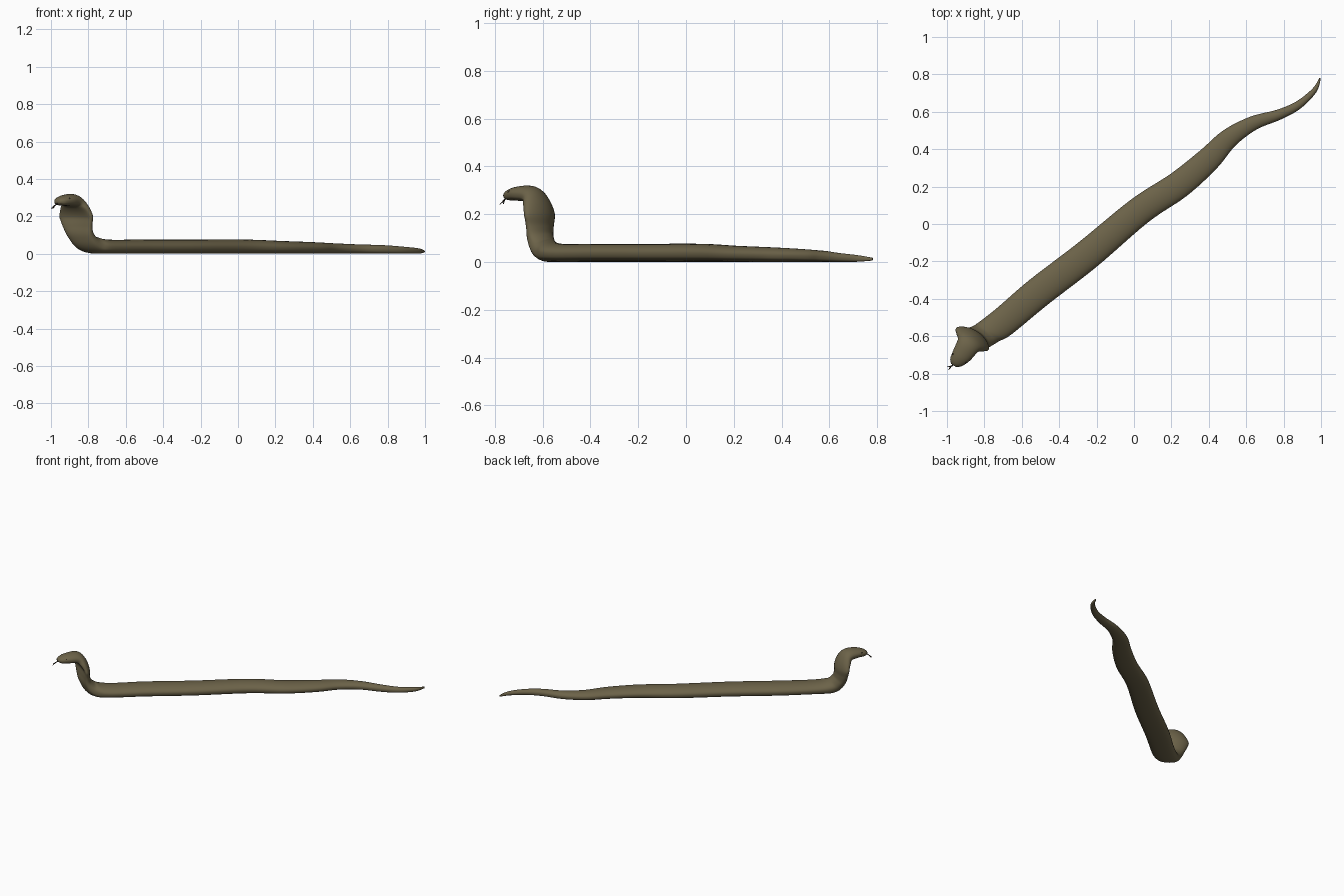
import bpy, bmesh, math
from mathutils import Vector

if "Cube" in bpy.data.objects:
    bpy.data.objects.remove(bpy.data.objects["Cube"])


def material(name, rgb):
    m = bpy.data.materials.new(name)
    m.diffuse_color = (*rgb, 1)
    m.use_nodes = True
    m.node_tree.nodes["Principled BSDF"].inputs["Base Color"].default_value = m.diffuse_color
    return m


OLIVE = material("olive brown scales", (0.150, 0.124, 0.066))
DARK = material("dark brown", (0.03, 0.022, 0.015))
NECK_DIR = Vector((-0.55, -0.84, 0)).normalized()


def spline(rows, steps):
    """Catmull-Rom through rows of any width."""
    out = []
    for i in range(len(rows) - 1):
        a, b = rows[max(i - 1, 0)], rows[i]
        c, d = rows[i + 1], rows[min(i + 2, len(rows) - 1)]
        for k in range(steps):
            t = k / steps
            out.append([0.5 * (2 * q + (r - p) * t + (2 * p - 5 * q + 4 * r - s) * t * t
                               + (3 * q - p - 3 * r + s) * t ** 3)
                        for p, q, r, s in zip(a, b, c, d)])
    out.append(list(rows[-1]))
    return out


def loft(name, rows, mat, sides=28, steps=6, flat=0.6):
    """Rows: x, y, z, half width, half height, forward curl of the sides."""
    full = []
    for i, r in enumerate(rows):
        p, q = rows[max(i - 1, 0)], rows[min(i + 1, len(rows) - 1)]
        d = Vector((q[0] - p[0], q[1] - p[1], 0)).normalized()
        if r[2] > 0.045:
            d = NECK_DIR
        full.append(list(r) + [d.x, d.y])
    pts = spline(full, steps)
    bm = bmesh.new()
    rings = []
    for i, (x, y, z, w, h, c, dx, dy) in enumerate(pts):
        p, q = pts[max(i - 1, 0)], pts[min(i + 1, len(pts) - 1)]
        tangent = (Vector(q[:3]) - Vector(p[:3])).normalized()
        side = Vector((dy, -dx, 0)).normalized()
        up = side.cross(tangent).normalized()
        ring = []
        for k in range(sides):
            a = 2 * math.pi * k / sides
            u, v = math.cos(a), math.sin(a)
            if v < 0:
                v = -abs(v) ** flat      # flatter belly
            co = Vector((x, y, z)) + side * (w * u) + up * (h * v - c * u * u)
            co.z = max(co.z, 0)
            ring.append(bm.verts.new(co))
        rings.append(ring)
    for r0, r1 in zip(rings, rings[1:]):
        for k in range(sides):
            j = (k + 1) % sides
            bm.faces.new((r0[k], r0[j], r1[j], r1[k]))
    bm.faces.new(rings[0])
    bm.faces.new(rings[-1])
    bmesh.ops.recalc_face_normals(bm, faces=bm.faces)
    for f in bm.faces:
        f.smooth = True
    me = bpy.data.meshes.new(name)
    bm.to_mesh(me)
    bm.free()
    me.materials.append(mat)
    ob = bpy.data.objects.new(name, me)
    bpy.context.collection.objects.link(ob)
    return ob


# Body, raised neck with spread hood, and head in one skin, tail to snout
loft("snake_body", [
    (.995, .78, .012, .004, .006, 0),
    (.965, .715, .015, .014, .014, 0),
    (.88, .637, .019, .022, .019, 0),
    (.775, .585, .023, .028, .023, 0),
    (.64, .54, .025, .038, .025, 0),
    (.51, .46, .028, .052, .028, 0),
    (.40, .347, .031, .065, .031, 0),
    (.24, .21, .034, .073, .034, 0),
    (.03, .07, .038, .076, .038, 0),
    (-.25, -.165, .038, .081, .038, 0),
    (-.51, -.365, .038, .082, .038, 0),
    (-.70, -.525, .038, .079, .038, 0),
    (-.79, -.585, .052, .077, .045, 0),
    (-.835, -.603, .10, .08, .036, .006),
    (-.85, -.600, .15, .092, .028, .014),
    (-.853, -.597, .20, .105, .026, .02),
    (-.865, -.615, .25, .09, .030, .014),
    (-.885, -.645, .283, .065, .034, .004),
    (-.92, -.70, .286, .053, .030, 0),
    (-.95, -.738, .280, .038, .022, 0),
    (-.964, -.755, .277, .018, .010, 0),
], OLIVE)

# Forked tongue
R = (.004, .003, 0)
loft("tongue_stem", [(-.955, -.742, .274, *R), (-.968, -.754, .266, *R),
                     (-.98, -.761, .257, *R)], DARK, 8, 3, 1)
for name, tip in (("tongue_fork_left", (-.998, -.764, .243)),
                  ("tongue_fork_right", (-.990, -.779, .241))):
    loft(name, [(-.978, -.760, .259, *R), (*tip, .0015, .0015, 0)], DARK, 8, 3, 1)

# Eyes on both sides of the head
side = Vector((NECK_DIR.y, -NECK_DIR.x, 0))
for name, s in (("eye_right", 1), ("eye_left", -1)):
    pos = Vector((-.934, -.718, .293)) + side * (s * .039)
    bpy.ops.mesh.primitive_uv_sphere_add(segments=12, ring_count=8, radius=.007, location=pos)
    eye = bpy.context.object
    eye.name = name
    eye.data.materials.append(DARK)
    bpy.ops.object.shade_smooth()
